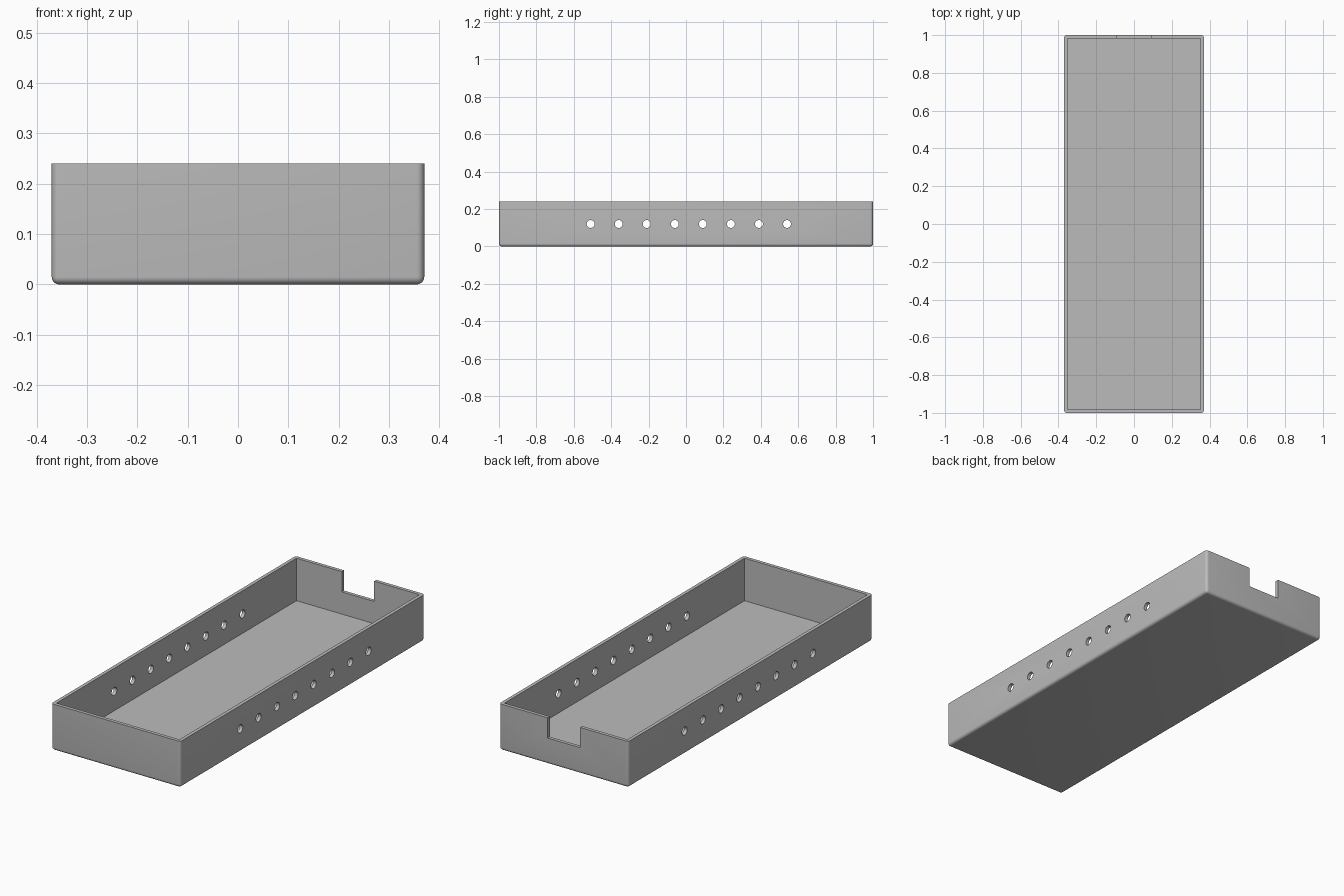
import bpy
import bmesh
import math
from mathutils import Matrix, Vector

if "Cube" in bpy.data.objects:
    bpy.data.objects.remove(bpy.data.objects["Cube"], do_unlink=True)

WIDTH, LENGTH, HEIGHT = 0.74, 2.0, 0.24
WALL, FLOOR, ROUND = 0.018, 0.02, 0.015

grey = bpy.data.materials.new("plain_grey")
grey.use_nodes = True
grey.diffuse_color = (0.5, 0.5, 0.5, 1)
grey.node_tree.nodes["Principled BSDF"].inputs["Base Color"].default_value = (0.5, 0.5, 0.5, 1)


def make_object(name, bm):
    bmesh.ops.recalc_face_normals(bm, faces=bm.faces)
    mesh = bpy.data.meshes.new(name)
    bm.to_mesh(mesh)
    bm.free()
    mesh.materials.append(grey)
    obj = bpy.data.objects.new(name, mesh)
    bpy.context.collection.objects.link(obj)
    return obj


def add_box(bm, low, high):
    low, high = Vector(low), Vector(high)
    place = Matrix.Translation((low + high) / 2) @ Matrix.Diagonal((*(high - low), 1))
    bmesh.ops.create_cube(bm, size=1, matrix=place)


def cut(target, name, bm):
    cutter = make_object(name, bm)
    cutter.hide_render = True
    modifier = target.modifiers.new(name, 'BOOLEAN')
    modifier.operation = 'DIFFERENCE'
    modifier.solver = 'EXACT'
    modifier.object = cutter
    bpy.context.view_layer.objects.active = target
    bpy.ops.object.modifier_apply(modifier=name)
    bpy.data.objects.remove(cutter, do_unlink=True)


# Outer block: every edge rounded except the top rim
bm = bmesh.new()
add_box(bm, (-WIDTH / 2, -LENGTH / 2, 0), (WIDTH / 2, LENGTH / 2, HEIGHT))
edges = [e for e in bm.edges if min(v.co.z for v in e.verts) < 0.01]
bmesh.ops.bevel(bm, geom=edges, offset=ROUND, segments=6, profile=0.5, affect='EDGES')
tray = make_object("tray", bm)

# Inner cavity
bm = bmesh.new()
x, y = WIDTH / 2 - WALL, LENGTH / 2 - WALL
add_box(bm, (-x, -y, FLOOR), (x, y, HEIGHT + 0.1))
cut(tray, "cavity_cutter", bm)

# Cable notch in the back wall
bm = bmesh.new()
add_box(bm, (-0.093, LENGTH / 2 - 0.1, 0.135), (0.093, LENGTH / 2 + 0.1, HEIGHT + 0.1))
cut(tray, "notch_cutter", bm)

# Row of vent holes through both long walls
bm = bmesh.new()
for i in range(8):
    place = Matrix.Translation((0, -0.51 + 0.15 * i, HEIGHT / 2)) @ Matrix.Rotation(math.pi / 2, 4, 'Y')
    bmesh.ops.create_cone(bm, cap_ends=True, segments=32, radius1=0.021, radius2=0.021,
                          depth=WIDTH + 0.2, matrix=place)
cut(tray, "vent_cutter", bm)

# Smooth rounds, crisp edges
bpy.ops.object.select_all(action='DESELECT')
tray.select_set(True)
bpy.context.view_layer.objects.active = tray
bpy.ops.object.shade_smooth_by_angle(angle=math.radians(30))
